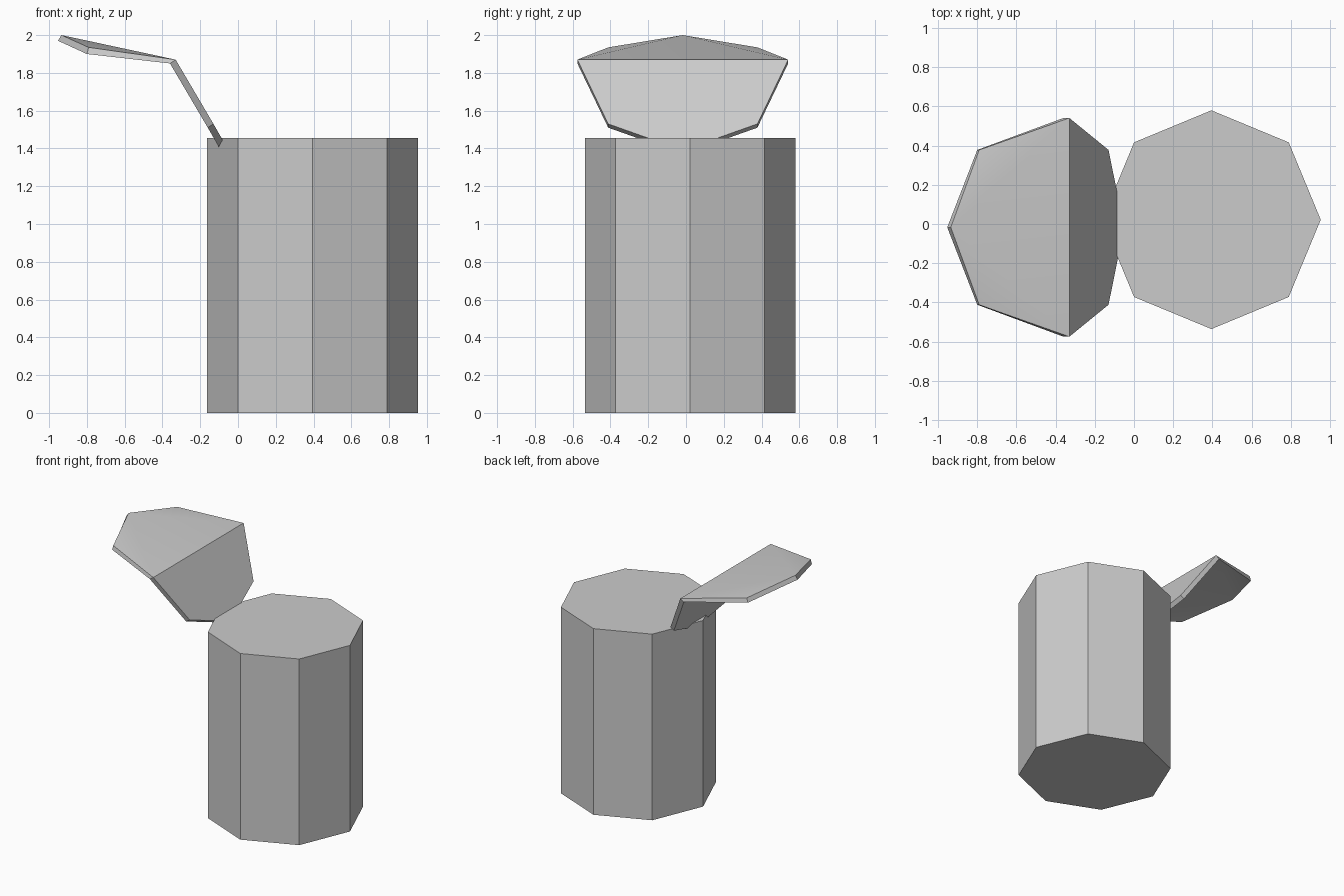
import bpy, bmesh
from math import radians
from mathutils import Matrix, Vector

default = bpy.data.objects.get("Cube")
if default:
    bpy.data.objects.remove(default, do_unlink=True)

# One plain grey for the whole model
grey = bpy.data.materials.new("light_grey")
grey.use_nodes = True
grey.diffuse_color = (0.6, 0.6, 0.6, 1)
grey.node_tree.nodes["Principled BSDF"].inputs["Base Color"].default_value = (0.6, 0.6, 0.6, 1)


def finish(bm, name):
    bmesh.ops.recalc_face_normals(bm, faces=bm.faces)
    mesh = bpy.data.meshes.new(name)
    bm.to_mesh(mesh)
    bm.free()
    mesh.materials.append(grey)
    obj = bpy.data.objects.new(name, mesh)
    bpy.context.collection.objects.link(obj)
    bpy.ops.object.select_all(action="DESELECT")
    obj.select_set(True)
    bpy.context.view_layer.objects.active = obj
    bpy.ops.object.shade_smooth_by_angle(angle=radians(20))
    return obj


# Eight-sided can body, corners on the axes
RADIUS, HEIGHT = 0.558, 1.455
bm = bmesh.new()
bmesh.ops.create_circle(bm, cap_ends=True, segments=8, radius=RADIUS,
                        matrix=Matrix.Translation((0.395, 0.022, 0)))
base = list(bm.faces)
top = bmesh.ops.extrude_face_region(bm, geom=base, use_keep_orig=True)["geom"]
bmesh.ops.translate(bm, vec=(0, 0, HEIGHT),
                    verts=[v for v in top if isinstance(v, bmesh.types.BMVert)])
finish(bm, "can_body")

# Folded open lid: (x, half width, z, underside shift x, underside shift z)
LID_Y = -0.017
stations = [
    (-0.05, 0, 1.39, -0.03, -0.02),
    (-0.13, 0.395, 1.53, -0.03, -0.02),
    (-0.33, RADIUS, 1.87, -0.03, -0.02),
    (-0.79, 0.395, 1.935, -0.01, -0.035),
    (-0.935, 0, 2.0, -0.018, -0.03),
]
bm = bmesh.new()


def lid_sheet(under):
    """Corner loop of one lid surface, running round both mirrored sides."""
    def corner(s, side):
        x, w, z, dx, dz = s
        return bm.verts.new(Vector((x + dx * under, LID_Y + side * w, z + dz * under)))
    return ([corner(s, 1) for s in stations]
            + [corner(s, -1) for s in reversed(stations[1:-1])])


upper, lower = lid_sheet(0), lid_sheet(1)
for loop in (upper, lower):
    hinge, near_l, fold_l, far_l, tip, far_r, fold_r, near_r = loop
    bm.faces.new((hinge, near_l, fold_l, fold_r, near_r))
    bm.faces.new((fold_l, tip, fold_r))
    bm.faces.new((fold_l, far_l, tip))
    bm.faces.new((fold_r, tip, far_r))
# Rim between the two lid surfaces
for i in range(len(upper)):
    j = (i + 1) % len(upper)
    bm.faces.new((upper[i], upper[j], lower[j], lower[i]))
finish(bm, "open_lid")
